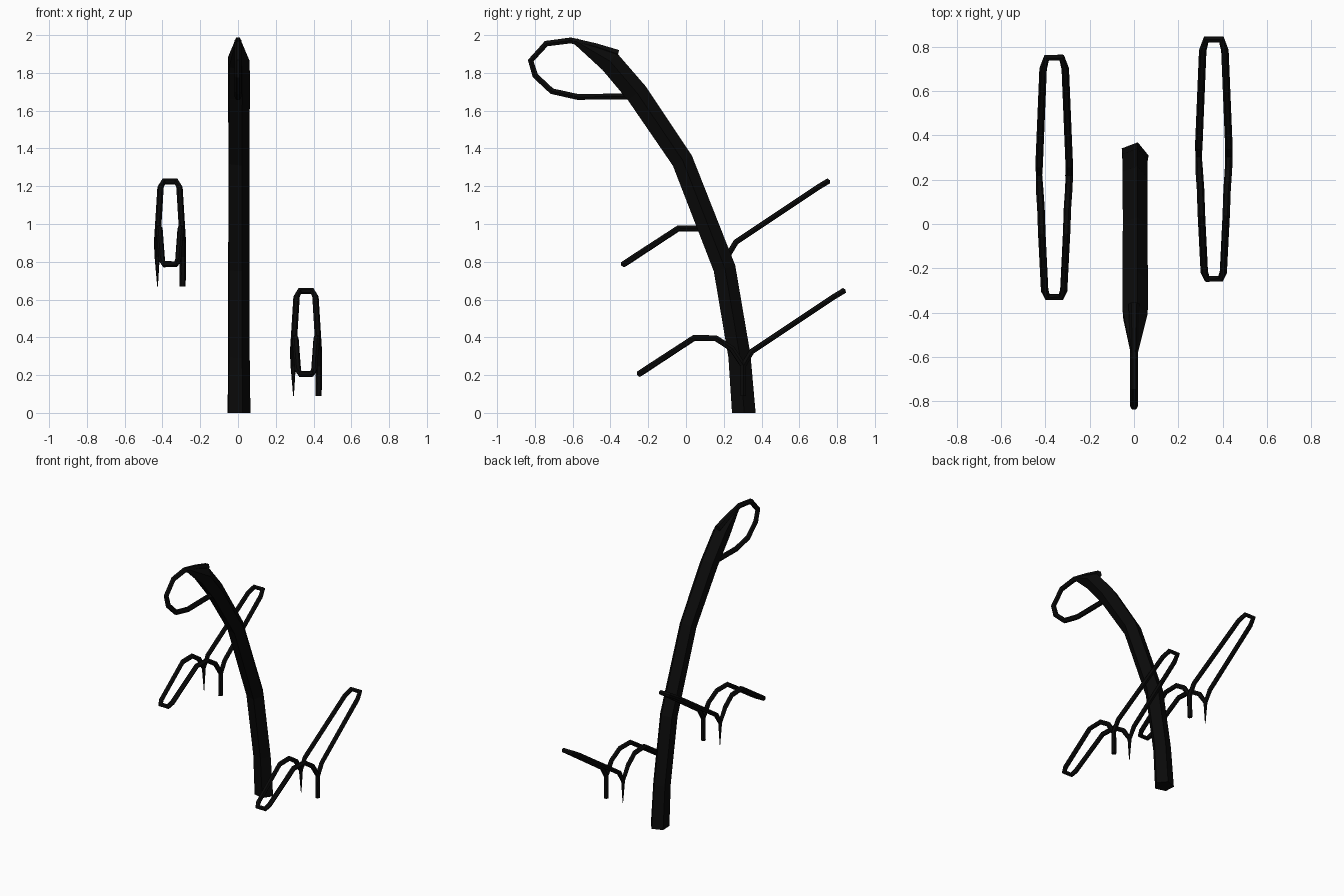
import bpy, math
from mathutils import Vector

if "Cube" in bpy.data.objects:
    bpy.data.objects.remove(bpy.data.objects["Cube"])

black = bpy.data.materials.new("matte black")
black.diffuse_color = (0.003, 0.003, 0.003, 1)
black.use_nodes = True
black.node_tree.nodes["Principled BSDF"].inputs["Base Color"].default_value = black.diffuse_color


def sweep(name, path, radii, n, phase=0, ground=False):
    """Low-poly tube through the path, with a radius per point."""
    pts = [Vector(p) for p in path]
    verts, faces = [], []
    u = Vector((1, 0, 0))
    for i, p in enumerate(pts):
        a, b = pts[max(i - 1, 0)], pts[min(i + 1, len(pts) - 1)]
        t = Vector()
        if i:
            t += (p - a).normalized()
        if i < len(pts) - 1:
            t += (b - p).normalized()
        t.normalize()
        u = (u - t * u.dot(t)).normalized()
        v = t.cross(u)
        for k in range(n):
            w = math.radians(phase) + 2 * math.pi * k / n
            q = p + (u * math.cos(w) + v * math.sin(w)) * radii[i]
            if ground and i == 0:
                q.z = 0
            verts.append(q)
    for i in range(len(pts) - 1):
        for k in range(n):
            k2 = (k + 1) % n
            faces.append((i * n + k, i * n + k2, (i + 1) * n + k2, (i + 1) * n + k))
    faces.append(tuple(reversed(range(n))))
    faces.append(tuple(range((len(pts) - 1) * n, len(pts) * n)))
    mesh = bpy.data.meshes.new(name)
    mesh.from_pydata(verts, [], faces)
    mesh.materials.append(black)
    ob = bpy.data.objects.new(name, mesh)
    bpy.context.collection.objects.link(ob)
    return ob


# Curved main pole, tapering into the hook
pole = [(0.305, 0), (0.282, 0.3), (0.203, 0.765), (-0.02, 1.335),
        (-0.26, 1.69), (-0.405, 1.86), (-0.585, 1.968)]
sweep("main_pole", [(0, y, z) for y, z in pole],
      [0.066, 0.062, 0.062, 0.06, 0.063, 0.062, 0.017], 5, 75, True)

# Thin hook at the top
hook = [(-0.36, 1.9), (-0.48, 1.94), (-0.61, 1.972), (-0.74, 1.955), (-0.822, 1.865),
        (-0.798, 1.785), (-0.71, 1.703), (-0.575, 1.673), (-0.31, 1.675)]
sweep("top_hook", [(0, y, z) for y, z in hook],
      [0.025, 0.02] + [0.018] * 7, 6, 0)

# Side view (half width, y, z) of the wire arms, relative to the leg top
BACK = [(0.066, 0, -0.16), (0.068, 0, 0), (0.068, 0.045, 0.075),
        (0.05, 0.48, 0.365), (0.034, 0.53, 0.395)]
FRONT = [(0.066, 0, -0.16), (0.068, 0, 0), (0.066, -0.06, 0.09), (0.06, -0.145, 0.145),
         (0.056, -0.26, 0.147), (0.043, -0.52, -0.023), (0.03, -0.55, -0.043)]


def wire(name, half, x, y, z):
    """U-shaped wire: pointed left leg, out to the end and back to the right leg."""
    path = [(x - h, y + b, z + c) for h, b, c in half]
    path += [(x + h, y + b, z + c) for h, b, c in reversed(half)]
    radii = [0.002, 0.014] + [0.017] * (len(path) - 2)
    sweep(name, path, radii, 6, 0)


for label, x, y, z in (("upper", -0.36, 0.22, 0.83), ("lower", 0.36, 0.303, 0.25)):
    wire(label + "_back_arm", BACK, x, y, z)
    wire(label + "_front_arm", FRONT, x, y, z)
